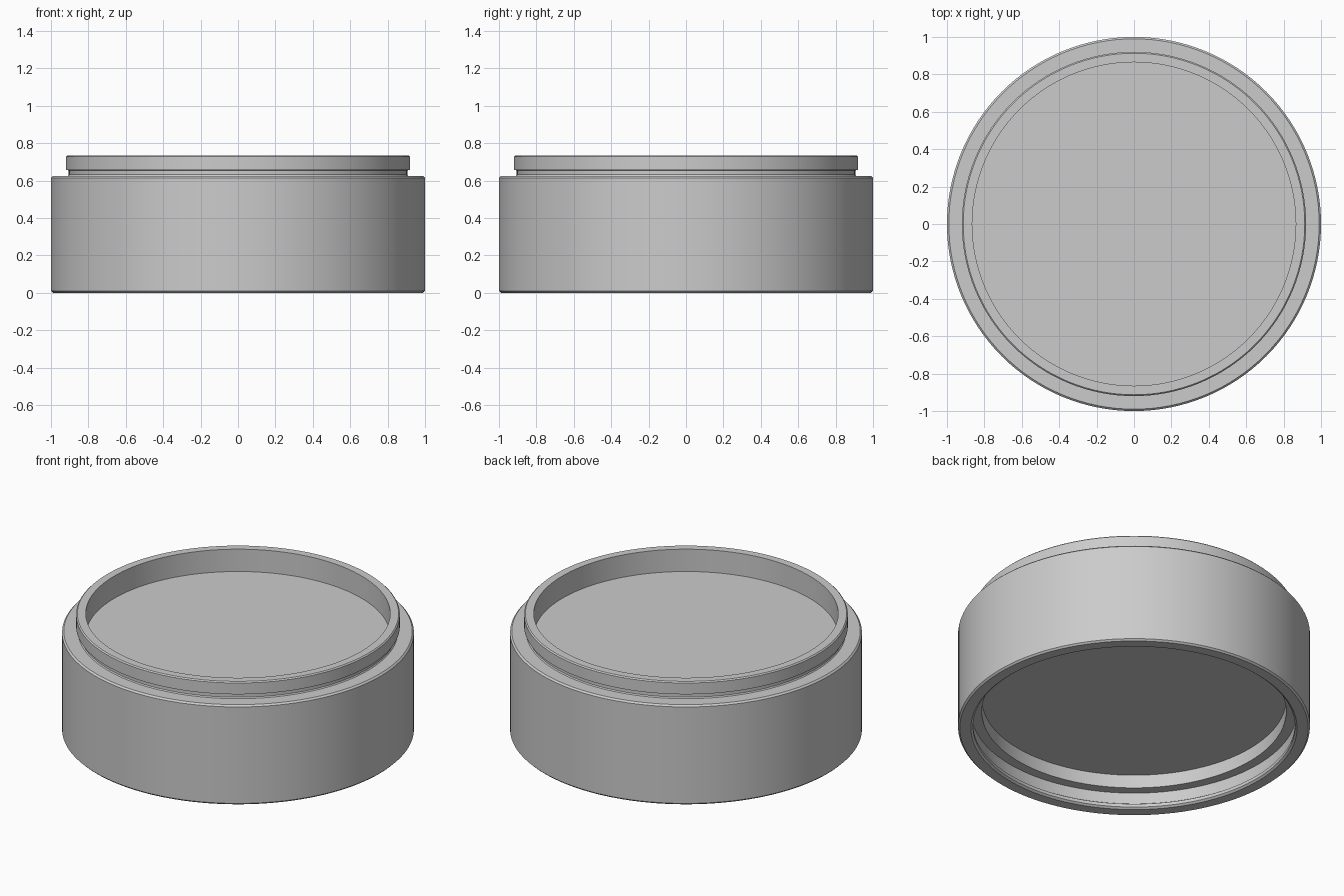
import bpy, bmesh, math
from mathutils import Vector

cube = bpy.data.objects.get("Cube")
if cube:
    bpy.data.objects.remove(cube, do_unlink=True)

# Single plain grey
grey = bpy.data.materials.new("plain grey")
grey.use_nodes = True
colour = (0.6, 0.6, 0.6, 1)
grey.diffuse_color = colour
grey.node_tree.nodes["Principled BSDF"].inputs["Base Color"].default_value = colour

SEGMENTS = 128


def lathe(name, profile):
    """Revolve (radius, height) points round the z axis."""
    bm = bmesh.new()
    verts = [bm.verts.new((r, 0, z)) for r, z in profile]
    edges = [bm.edges.new(pair) for pair in zip(verts, verts[1:])]
    bmesh.ops.spin(bm, geom=verts + edges, cent=Vector(), axis=Vector((0, 0, 1)),
                   angle=math.tau, steps=SEGMENTS, use_merge=True)
    bmesh.ops.remove_doubles(bm, verts=bm.verts, dist=1e-4)
    bmesh.ops.recalc_face_normals(bm, faces=bm.faces)
    mesh = bpy.data.meshes.new(name)
    bm.to_mesh(mesh)
    bm.free()
    mesh.materials.append(grey)
    obj = bpy.data.objects.new(name, mesh)
    bpy.context.collection.objects.link(obj)
    bpy.ops.object.select_all(action="DESELECT")
    obj.select_set(True)
    bpy.context.view_layer.objects.active = obj
    bpy.ops.object.shade_smooth_by_angle(angle=math.radians(30))
    return obj


# Underside recess with a snap bead, ledge and ceiling
socket = [(0, 0.19), (0.865, 0.19), (0.865, 0.107), (0.925, 0.107),
          (0.925, 0.037), (0.915, 0.03), (0.915, 0.01), (0.927, 0)]
# Outer wall with small chamfers
wall = [(0.99, 0), (1, 0.01), (1, 0.615), (0.99, 0.625)]
# Neck, overhanging snap rim and shallow tray on top
rim = [(0.91, 0.625), (0.905, 0.632), (0.905, 0.655), (0.92, 0.657),
       (0.92, 0.728), (0.913, 0.735), (0.865, 0.735), (0.865, 0.595), (0, 0.595)]

lathe("stacking_container", socket + wall + rim)
